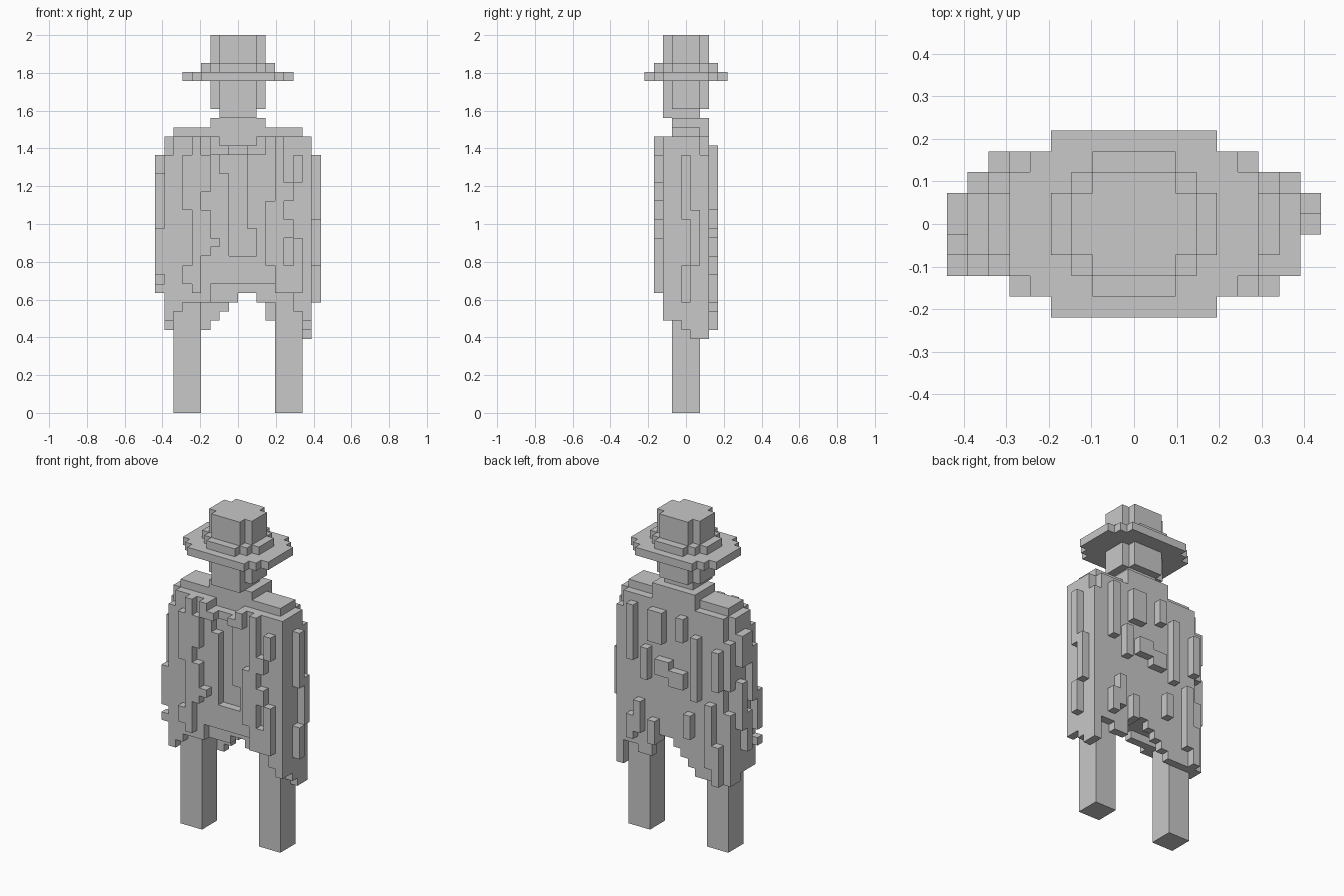
import bpy
import bmesh
from mathutils import Vector

default_cube = bpy.data.objects.get("Cube")
if default_cube:
    bpy.data.objects.remove(default_cube, do_unlink=True)

UNIT = 2 / 41                      # block edge length
ORIGIN = Vector((0, 4.5, 0))       # depth is counted from the brim's front edge
DIRECTIONS = [Vector(d) for d in ((1, 0, 0), (-1, 0, 0), (0, 1, 0),
                                  (0, -1, 0), (0, 0, 1), (0, 0, -1))]

grey = bpy.data.materials.new("plain_grey")
grey.use_nodes = True
grey.diffuse_color = (0.58, 0.58, 0.58, 1)
grey.node_tree.nodes["Principled BSDF"].inputs["Base Color"].default_value = grey.diffuse_color

parts = {}


def box(part, xs, ys, zs):
    """Fill a block of cells, each range given as (start, end)."""
    cells = parts.setdefault(part, set())
    cells.update((x, y, z) for x in range(*xs) for y in range(*ys) for z in range(*zs))


def mirrored(part, xs, ys, zs):
    box(part, xs, ys, zs)
    box(part, (-xs[1], -xs[0]), ys, zs)


def rounded(part, half, front, zs, steps):
    """Stack of slabs giving a stepped oval plan, symmetric front to back."""
    for i in range(steps):
        box(part, (i - half, half - i), (front - i, 9 - front + i), zs)


def strands(part, depth, columns):
    """Raised strips on the front or back: (left edge, right edge, bottom, top)."""
    for left, right, bottom, top in columns:
        box(part, (left, right), (depth, depth + 1), (bottom, top))


def side_strands(part, x, columns):
    """Raised strips on a side: (front edge, back edge, bottom, top)."""
    for front, back, bottom, top in columns:
        box(part, (x, x + 1), (front, back), (bottom, top))


# Legs
box("right_leg", (-7, -4), (3, 6), (0, 13))
box("left_leg", (4, 7), (3, 6), (0, 13))

# Head and hat
rounded("head", 3, 3, (33, 36), 2)
box("head", (-2, 2), (2, 6), (32, 33))
rounded("hat_brim", 6, 2, (36, 37), 3)
rounded("hat_band", 4, 3, (37, 38), 3)
rounded("hat_crown", 3, 3, (37, 41), 2)

# Cloak body, shoulders and collar
box("cloak", (-7, 7), (3, 7), (13, 30))
mirrored("cloak", (7, 8), (3, 6), (13, 30))
mirrored("cloak", (3, 7), (3, 6), (30, 31))
box("cloak", (-3, 3), (3, 7), (30, 32))

# Front panels around an open channel and a stepped neckline
strands("cloak_front", 2, [(-7, -1, 14, 26), (-7, -2, 26, 28), (-1, 2, 14, 17),
                           (2, 7, 14, 20), (1, 7, 20, 28), (-1, 1, 28, 29)])
mirrored("cloak_front", (1, 7), (2, 3), (28, 29))
mirrored("cloak_front", (2, 7), (2, 3), (29, 30))

# Ragged hem: front, back, then the two sides
strands("cloak_hem", 2, [(-7, -6, 11, 14), (-6, -3, 12, 14), (6, 7, 11, 14)])
strands("cloak_hem", 3, [(-4, 0, 12, 13), (2, 6, 12, 13)])
strands("cloak_hem", 6, [(-8, -3, 9, 13), (-3, -2, 10, 13), (-2, -1, 11, 13),
                         (-1, 0, 12, 13), (2, 3, 12, 13), (3, 5, 10, 13),
                         (5, 7, 11, 13), (7, 8, 8, 13)])
side_strands("cloak_hem", -8, [(2, 3, 10, 15), (3, 5, 10, 13), (5, 6, 9, 13)])
side_strands("cloak_hem", 7, [(2, 4, 10, 13), (4, 5, 9, 13), (5, 6, 8, 13)])

# Draped neckline
mirrored("neckline", (2, 3), (1, 2), (28, 30))
mirrored("neckline", (1, 2), (1, 2), (28, 29))
mirrored("neckline", (4, 5), (1, 2), (28, 30))

# Front strands
strands("front_strands", 1, [
    (-5, -4, 13, 29), (-4, -3, 24, 28), (-4, -3, 19, 22), (-3, -2, 18, 19),
    (-4, -3, 17, 19), (-6, -5, 22, 28), (-6, -5, 14, 16),
    (4, 5, 13, 28), (3, 4, 16, 23), (5, 6, 23, 25), (5, 6, 19, 21),
    (5, 6, 13, 16), (6, 7, 13, 19), (6, 7, 25, 28)])

# Back strands
strands("back_strands", 7, [
    (5, 6, 22, 29), (1, 3, 25, 29), (-2, -1, 26, 29), (-4, -3, 19, 27),
    (-7, -6, 21, 26), (0, 2, 21, 23), (-2, 0, 20, 22), (-3, -2, 14, 17),
    (-6, -5, 11, 19), (4, 5, 13, 17), (2, 3, 12, 15), (-7, -6, 9, 14),
    (3, 4, 20, 24), (5, 6, 12, 15)])

# Side strands, including those that round off the corners
side_strands("left_side_strands", 7, [(2, 3, 13, 30), (6, 7, 13, 28)])
side_strands("left_side_strands", 8, [(4, 5, 21, 28), (5, 6, 16, 22), (4, 5, 12, 16)])
side_strands("right_side_strands", -8, [(2, 3, 15, 28), (6, 7, 13, 18), (6, 7, 21, 27)])
side_strands("right_side_strands", -9, [(4, 6, 24, 28), (3, 4, 19, 26), (2, 3, 15, 20),
                                        (5, 6, 16, 22), (4, 5, 13, 18), (2, 3, 13, 14)])

# Build every part from its outward block faces, leaving out buried ones
filled = set().union(*parts.values())
for name, cells in parts.items():
    bm = bmesh.new()
    for cell in sorted(cells):
        centre = Vector(cell) + Vector((0.5, 0.5, 0.5))
        for d in DIRECTIONS:
            if tuple(int(a + b) for a, b in zip(cell, d)) in filled:
                continue
            u = Vector((d.y, d.z, d.x)) / 2
            v = d.cross(u)
            middle = centre + d / 2 - ORIGIN
            corners = [middle + u + v, middle - u + v, middle - u - v, middle + u - v]
            bm.faces.new([bm.verts.new(c * UNIT) for c in corners])
    bmesh.ops.remove_doubles(bm, verts=bm.verts[:], dist=UNIT / 100)
    bmesh.ops.dissolve_limit(bm, angle_limit=0.01, verts=bm.verts[:], edges=bm.edges[:])
    mesh = bpy.data.meshes.new(name)
    bm.to_mesh(mesh)
    bm.free()
    mesh.materials.append(grey)
    bpy.context.collection.objects.link(bpy.data.objects.new(name, mesh))
